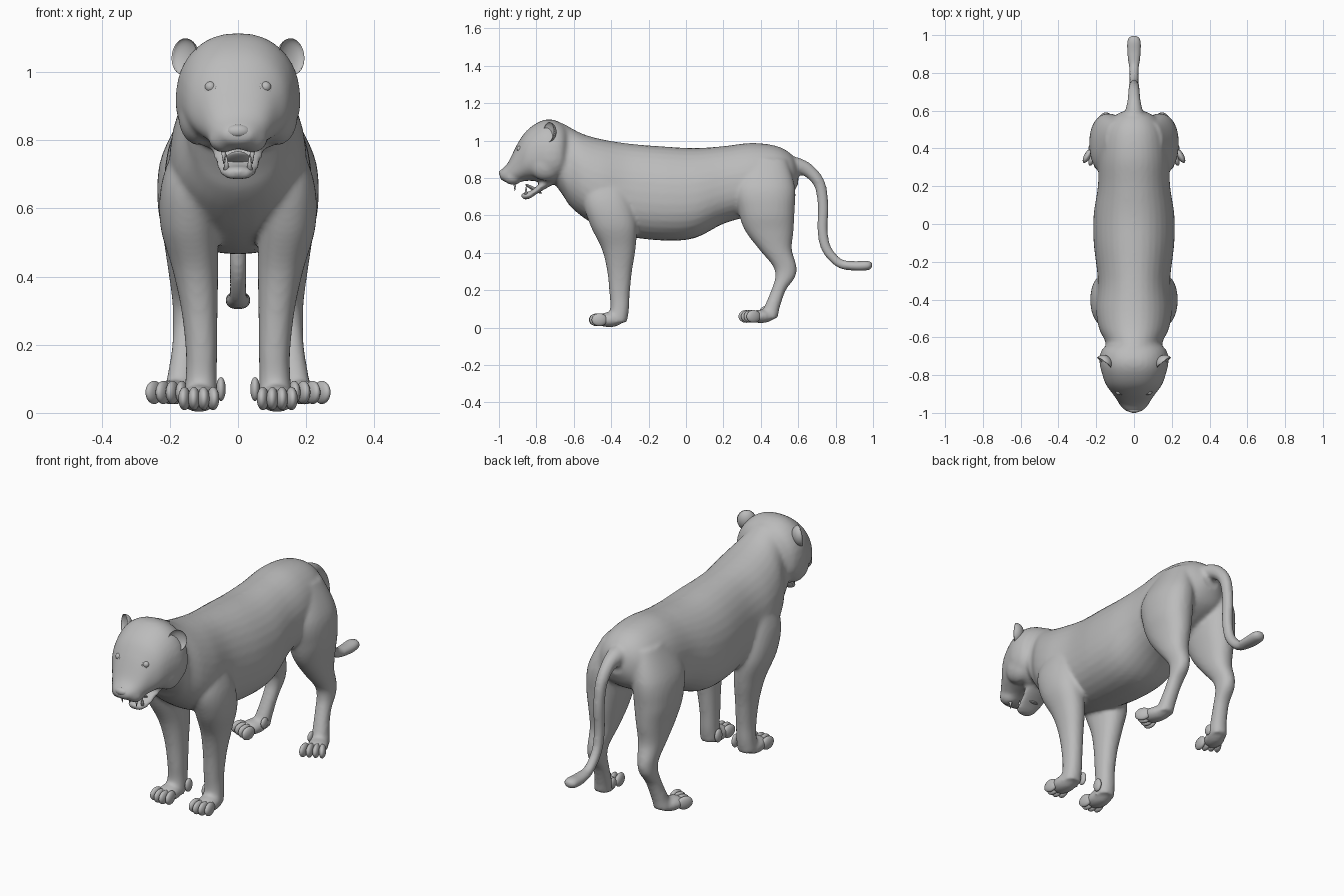
import bpy, bmesh, math
from mathutils import Matrix, Vector

if "Cube" in bpy.data.objects:
    bpy.data.objects.remove(bpy.data.objects["Cube"], do_unlink=True)

coat = bpy.data.materials.new("plain grey")
coat.use_nodes = True
coat.diffuse_color = (0.5, 0.5, 0.5, 1)
coat.node_tree.nodes["Principled BSDF"].inputs["Base Color"].default_value = (0.5, 0.5, 0.5, 1)


def finish(name, bm):
    bmesh.ops.recalc_face_normals(bm, faces=bm.faces)
    for face in bm.faces:
        face.smooth = True
    mesh = bpy.data.meshes.new(name)
    bm.to_mesh(mesh)
    bm.free()
    mesh.materials.append(coat)
    obj = bpy.data.objects.new(name, mesh)
    bpy.context.collection.objects.link(obj)
    return obj


def spline(rows, steps=6):
    """Catmull-Rom interpolation through rows of numbers."""
    rows = [Vector(r) for r in rows]
    padded = [rows[0]] + rows + [rows[-1]]
    out = []
    for a, b, c, d in zip(padded, padded[1:], padded[2:], padded[3:]):
        for i in range(steps):
            t = i / steps
            out.append(b + (c - a) * (t / 2) + (a * 2 - b * 5 + c * 4 - d) * (t * t / 2)
                       + (b * 3 - a - c * 3 + d) * (t ** 3 / 2))
    return out + [rows[-1]]


def skin(bm, rings):
    loops = [[bm.verts.new(p) for p in ring] for ring in rings]
    for a, b in zip(loops, loops[1:]):
        for i in range(len(a)):
            j = (i + 1) % len(a)
            bm.faces.new((a[i], a[j], b[j], b[i]))
    bm.faces.new(loops[0])
    bm.faces.new(loops[-1])


def oval(power=2.0, egg=0.0, count=32):
    for i in range(count):
        t = math.tau * i / count
        c, s = math.cos(t), math.sin(t)
        u = math.copysign(abs(c) ** (2 / power), c) * (1 - egg * s)
        yield u, math.copysign(abs(s) ** (2 / power), s)


def trunk(bm, rows, power, egg):
    """Rows of y, top, bottom, half width; upright sections."""
    skin(bm, [[(w * u, y, (top + low) / 2 + (top - low) / 2 * v) for u, v in oval(power, egg)]
              for y, top, low, w in spline(rows)])


def limb(bm, rows, side):
    """Rows of z, x, y, x radius, y radius; level sections."""
    skin(bm, [[(side * (x + rx * u), y + ry * v, z) for u, v in oval(2.2)]
              for z, x, y, rx, ry in spline(rows)])


def tube(bm, rows):
    """Rows of y, z, x radius, thickness; sections across a bent path."""
    pts = spline(rows)
    rings = []
    for i, (y, z, rx, r) in enumerate(pts):
        a, b = pts[max(i - 1, 0)], pts[min(i + 1, len(pts) - 1)]
        along = Vector((b[0] - a[0], b[1] - a[1])).normalized()
        rings.append([(rx * u, y - along.y * r * v, z + along.x * r * v) for u, v in oval()])
    skin(bm, rings)


def ball(bm, centre, radii, turn=0.0, tilt=0.0):
    frame = (Matrix.Translation(centre) @ Matrix.Rotation(turn, 4, "Z")
             @ Matrix.Rotation(tilt, 4, "X") @ Matrix.Diagonal((*radii, 1)))
    return frame, bmesh.ops.create_uvsphere(bm, u_segments=24, v_segments=16, radius=1,
                                            matrix=frame)["verts"]


# Trunk, head and jaw
TRUNK = [(-.74, 1.08, .82, .11), (-.66, 1.09, .71, .148), (-.62, 1.07, .65, .152),
         (-.55, 1.035, .59, .185), (-.45, 1.007, .53, .2), (-.3, .983, .485, .19),
         (-.1, .967, .465, .212), (.05, .96, .48, .212), (.2, .97, .555, .19),
         (.35, .987, .6, .185), (.48, .972, .65, .165), (.56, .93, .7, .12), (.6, .87, .77, .05)]
HEAD = [(-.62, 1.05, .84, .1), (-.66, 1.09, .79, .165), (-.72, 1.113, .765, .182),
        (-.78, 1.103, .78, .172), (-.85, 1.055, .785, .148), (-.9, .985, .775, .112),
        (-.95, .885, .775, .078), (-.98, .85, .785, .055), (-.995, .835, .8, .035)]
JAW = [(-.88, .715, .7, .02), (-.868, .722, .685, .042), (-.835, .73, .69, .056),
       (-.79, .765, .72, .068), (-.72, .84, .76, .085)]
FRONT_LEG = [(.82, .12, -.43, .05, .09), (.68, .138, -.42, .085, .13), (.55, .143, -.388, .085, .125),
             (.42, .125, -.36, .067, .09), (.3, .113, -.355, .053, .066), (.18, .107, -.355, .046, .054),
             (.1, .108, -.355, .046, .05), (.03, .11, -.37, .05, .055)]
HIND_LEG = [(.9, .09, .43, .06, .11), (.75, .13, .42, .095, .163), (.62, .14, .43, .096, .15),
            (.52, .14, .445, .08, .13), (.42, .142, .478, .063, .088), (.33, .147, .527, .046, .063),
            (.27, .15, .53, .041, .053), (.2, .155, .495, .038, .039), (.11, .167, .46, .04, .042),
            (.05, .177, .44, .045, .05)]
TAIL = [(.54, .87, .06, .05), (.6, .862, .046, .045), (.66, .835, .034, .036), (.715, .765, .03, .031),
        (.733, .65, .028, .029), (.73, .52, .026, .028), (.752, .42, .025, .027), (.82, .345, .026, .025),
        (.9, .33, .037, .026), (.965, .332, .038, .027), (.99, .336, .026, .018), (1, .337, .006, .005)]

bm = bmesh.new()
trunk(bm, TRUNK, 2.2, .12)
trunk(bm, HEAD, 2.3, .1)
trunk(bm, JAW, 2.2, 0)
tube(bm, TAIL)
for side in (1, -1):
    limb(bm, FRONT_LEG, side)
    limb(bm, HIND_LEG, side)
    # palms, muzzle pads and cheeks
    ball(bm, (side * .114, -.41, .042), (.054, .075, .04))
    ball(bm, (side * .192, .4, .06), (.05, .075, .036), side * .35)
    ball(bm, (side * .042, -.925, .805), (.045, .052, .042))
    ball(bm, (side * .115, -.75, .87), (.06, .09, .085))
body = finish("body", bm)
remesh = body.modifiers.new("blend", "REMESH")
remesh.mode = "VOXEL"
remesh.voxel_size = .01
remesh.use_smooth_shade = True
soften = body.modifiers.new("soften", "SMOOTH")
soften.factor = .5
soften.iterations = 6

# Nose
bm = bmesh.new()
ball(bm, (0, -.98, .826), (.036, .02, .02))
finish("nose", bm)

# Tongue
bm = bmesh.new()
ball(bm, (0, -.815, .742), (.036, .05, .01), 0, -.5)
finish("tongue", bm)

for side, label in ((1, "left"), (-1, "right")):
    # Toes with dewclaw, fanned about each paw
    bm = bmesh.new()
    for i in range(4):
        ball(bm, (side * (.073 + .028 * i), -.482 + .012 * abs(i - 1.4), .042),
             (.0175, .042, .034), side * .08 * (i - 1.5))
    ball(bm, (side * .05, -.345, .07), (.014, .026, .035))
    finish(label + "_front_toes", bm)
    bm = bmesh.new()
    for i in range(4):
        ball(bm, (side * (.165 + .027 * i), .322 + .013 * i, .06),
             (.0175, .042, .034), side * (.15 + .12 * i))
    ball(bm, (side * .138, .42, .085), (.013, .026, .028))
    finish(label + "_hind_toes", bm)

    # Cupped ear: the front half of a ball is folded inwards
    bm = bmesh.new()
    frame, verts = ball(bm, (side * .158, -.735, 1.045), (.046, .04, .054), side * .65, -.1)
    back = frame.inverted()
    for v in verts:
        p = back @ v.co
        if p.y < 0:
            p.y *= -.55
            v.co = frame @ p
    finish(label + "_ear", bm)

    # Eye and eyelid ring
    bm = bmesh.new()
    ball(bm, (side * .081, -.889, .956), (.016, .016, .016))
    finish(label + "_eye", bm)
    bpy.ops.mesh.primitive_torus_add(location=(side * .081, -.893, .956), major_radius=.017,
                                     minor_radius=.004, major_segments=24, minor_segments=8,
                                     rotation=(math.radians(65), 0, side * .5))
    lid = bpy.context.object
    lid.name = label + "_eyelid"
    lid.data.materials.append(coat)
    bpy.ops.object.shade_smooth()

    # Upper and lower fangs
    bm = bmesh.new()
    for place, flip in (((side * .042, -.915, .752), math.pi), ((side * .034, -.855, .735), 0)):
        bmesh.ops.create_cone(bm, segments=12, radius1=.009, radius2=.001, depth=.045, cap_ends=True,
                              matrix=Matrix.Translation(place) @ Matrix.Rotation(flip, 4, "X"))
    finish(label + "_fangs", bm)
